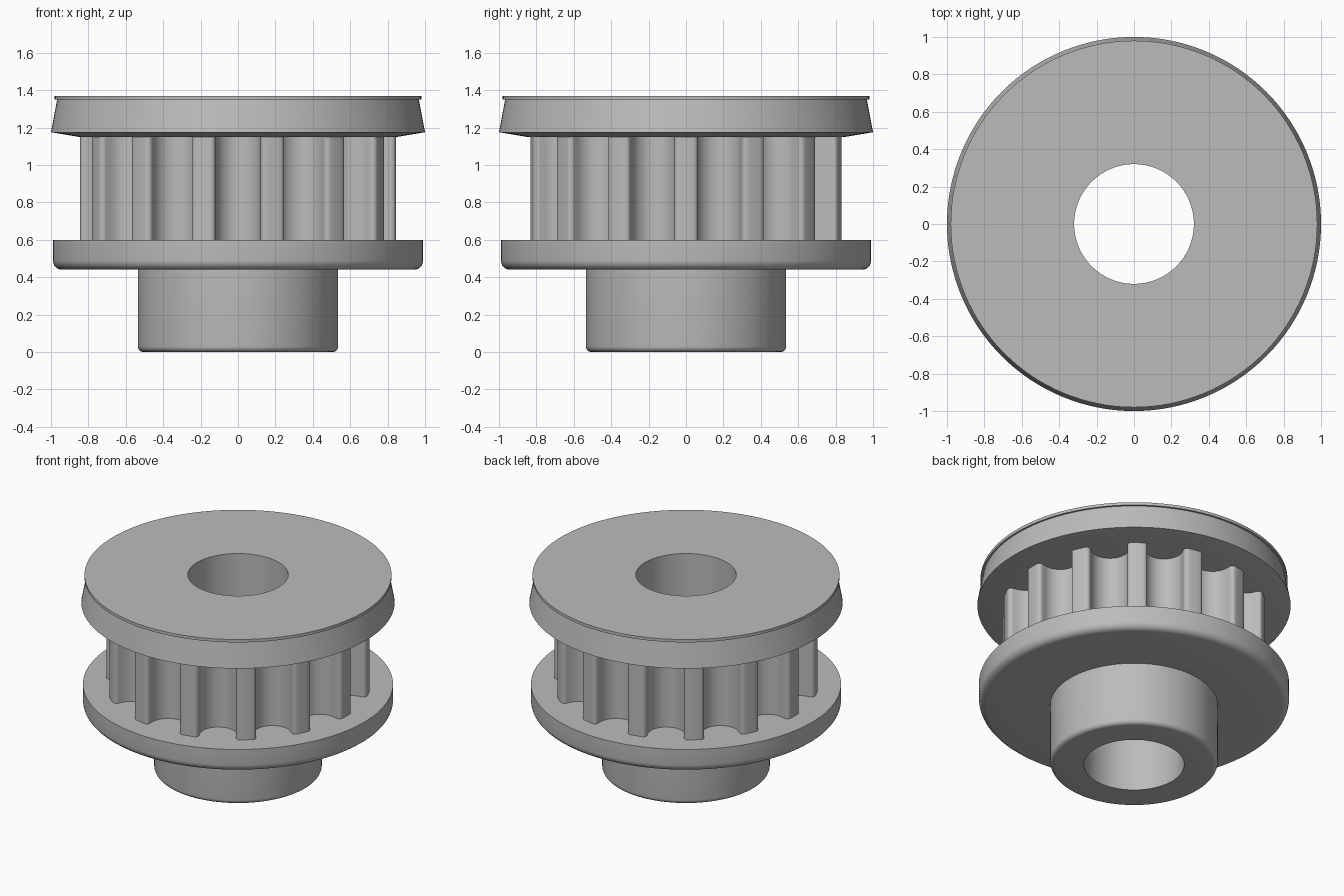
import bpy, bmesh
from math import pi, cos, sin, sqrt, radians
from mathutils import Matrix, Vector

if "Cube" in bpy.data.objects:
    bpy.data.objects.remove(bpy.data.objects["Cube"], do_unlink=True)

BORE, TIP, TEETH, STEPS = 0.32, 0.845, 14, 128

steel = bpy.data.materials.new("plain grey metal")
steel.use_nodes = True
grey = (0.5, 0.5, 0.5, 1)
steel.diffuse_color = grey
steel.node_tree.nodes["Principled BSDF"].inputs["Base Color"].default_value = grey


def finish(obj):
    """Select, colour and smooth a finished part."""
    bpy.ops.object.select_all(action='DESELECT')
    obj.select_set(True)
    bpy.context.view_layer.objects.active = obj
    if obj.type == 'CURVE':
        bpy.ops.object.convert(target='MESH')
        obj = bpy.context.object
    obj.data.materials.clear()
    obj.data.materials.append(steel)
    bpy.ops.object.shade_smooth_by_angle(angle=radians(30))


def arc(cx, cy, r, start, end, n=6):
    return [(cx + r * cos(radians(start + (end - start) * i / n)),
             cy + r * sin(radians(start + (end - start) * i / n))) for i in range(n + 1)]


def lathe(name, profile):
    """Turn a closed (radius, height) profile around the z axis."""
    bm = bmesh.new()
    rings = []
    for k in range(STEPS):
        turn = Matrix.Rotation(2 * pi * k / STEPS, 3, 'Z')
        rings.append([bm.verts.new(turn @ Vector((r, 0, z))) for r, z in profile])
    n = len(profile)
    for k in range(STEPS):
        a, b = rings[k], rings[(k + 1) % STEPS]
        for i in range(n):
            j = (i + 1) % n
            bm.faces.new((a[i], b[i], b[j], a[j]))
    bmesh.ops.recalc_face_normals(bm, faces=bm.faces)
    mesh = bpy.data.meshes.new(name)
    bm.to_mesh(mesh)
    bm.free()
    obj = bpy.data.objects.new(name, mesh)
    bpy.context.collection.objects.link(obj)
    finish(obj)


# Hub and lower flange, with rounded lower rims
lathe("hub_and_lower_flange",
      [(BORE, 0)] + arc(0.505, 0.03, 0.03, -90, 0) + [(0.535, 0.44)]
      + arc(0.94, 0.49, 0.05, -90, 0) + [(0.99, 0.6), (BORE, 0.6)])

# Upper flange: tapered rim under a thin lip
lathe("upper_flange",
      [(BORE, 1.15), (0.85, 1.15), (1.0, 1.175), (0.967, 1.35),
       (0.98, 1.35), (0.98, 1.37), (BORE, 1.37)])

# Toothed section: round grooves with softened tooth corners
corner_v, soft, groove_r, groove_u = 0.145, 0.025, 0.12, 0.78
corner_u = sqrt(TIP ** 2 - corner_v ** 2)
right_side = arc(corner_u - soft, -corner_v, soft, 0, 90, 5)
floor = arc(groove_u, 0, groove_r, 270, 90, 16)
left_side = [(u, -v) for u, v in reversed(right_side)]
groove = right_side + floor + left_side

outline = []
for k in range(TEETH):
    turn = Matrix.Rotation(2 * pi * (k + 0.5) / TEETH, 2)
    outline += [turn @ Vector(p) for p in groove]
    # crown of the tooth that follows this groove
    a = 2 * pi * (k + 1) / TEETH
    outline += [Vector((TIP * cos(a + d), TIP * sin(a + d))) for d in (-0.025, 0, 0.025)]
bore = [(BORE * cos(2 * pi * k / STEPS), BORE * sin(2 * pi * k / STEPS)) for k in range(STEPS)]

curve = bpy.data.curves.new("toothed_section", 'CURVE')
curve.dimensions = '2D'
curve.fill_mode = 'BOTH'
curve.extrude = 0.275
for points in (outline, bore):
    spline = curve.splines.new('POLY')
    spline.points.add(len(points) - 1)
    for point, (x, y) in zip(spline.points, points):
        point.co = (x, y, 0, 1)
    spline.use_cyclic_u = True
teeth = bpy.data.objects.new("toothed_section", curve)
teeth.location.z = 0.875
bpy.context.collection.objects.link(teeth)
finish(teeth)
